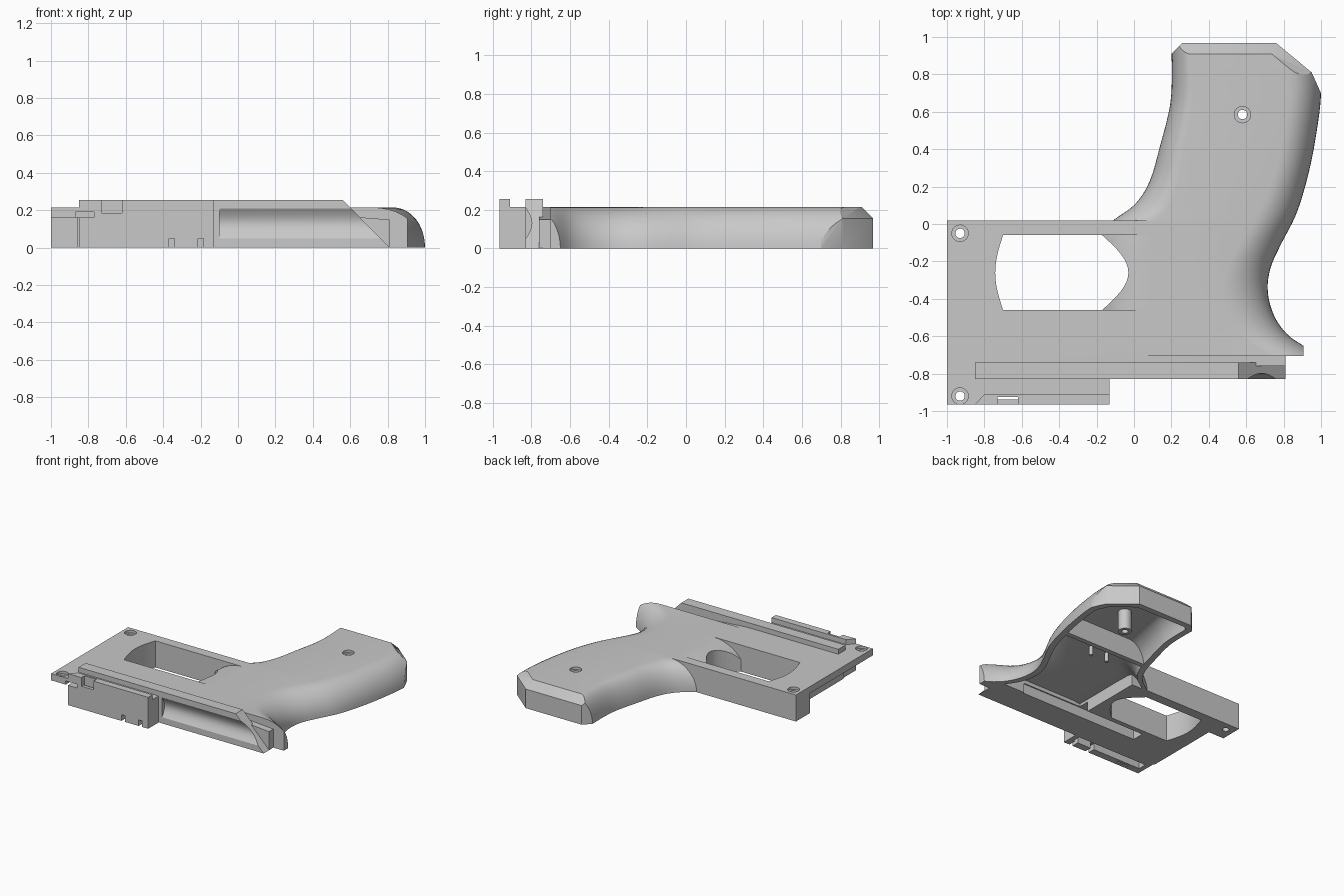
import bpy, bmesh, math
from mathutils import Vector

old = bpy.data.objects.get("Cube")
if old:
    bpy.data.objects.remove(old, do_unlink=True)

grey = bpy.data.materials.new("moulded grey")
grey.use_nodes = True
grey.diffuse_color = (0.58, 0.58, 0.58, 1)
grey.node_tree.nodes["Principled BSDF"].inputs["Base Color"].default_value = (0.58, 0.58, 0.58, 1)

TOP = 0.215


def finish(name, bm):
    bmesh.ops.recalc_face_normals(bm, faces=bm.faces)
    me = bpy.data.meshes.new(name)
    bm.to_mesh(me)
    bm.free()
    ob = bpy.data.objects.new(name, me)
    me.materials.append(grey)
    bpy.context.collection.objects.link(ob)
    return ob


def prism(name, pts, lo, hi, axis="z"):
    """Extrude a flat outline along z, y or x."""
    def place(p, h):
        return {"z": (p[0], p[1], h), "y": (p[0], h, p[1]), "x": (h, p[0], p[1])}[axis]
    bm = bmesh.new()
    a, b = ([bm.verts.new(place(p, h)) for p in pts] for h in (lo, hi))
    n = len(pts)
    bm.faces.new(a)
    bm.faces.new(b)
    for i in range(n):
        j = (i + 1) % n
        bm.faces.new((a[i], a[j], b[j], b[i]))
    return finish(name, bm)


def box(name, x0, x1, y0, y1, z0, z1):
    return prism(name, [(x0, y0), (x1, y0), (x1, y1), (x0, y1)], z0, z1)


def rod(name, x, y, r, z0, z1, n=32):
    ring = [(x + r * math.cos(i * math.tau / n), y + r * math.sin(i * math.tau / n)) for i in range(n)]
    return prism(name, ring, z0, z1)


def combine(base, other, op):
    """Bake a boolean into the base and drop the second object."""
    other.hide_render = True
    mod = base.modifiers.new("join", "BOOLEAN")
    mod.operation, mod.object, mod.solver = op, other, "EXACT"
    bpy.context.view_layer.update()
    dg = bpy.context.evaluated_depsgraph_get()
    me = bpy.data.meshes.new_from_object(base.evaluated_get(dg))
    base.modifiers.clear()
    base.data = me
    bpy.data.objects.remove(other, do_unlink=True)


def add(base, other):
    combine(base, other, "UNION")


def cut(base, other):
    combine(base, other, "DIFFERENCE")


def curve_at(pts, y):
    """Smooth value for a given y through (y, value) points."""
    y = min(max(y, pts[0][0]), pts[-1][0])
    i = max(k for k in range(len(pts) - 1) if pts[k][0] <= y)

    def slope(k):
        a, b = pts[max(k - 1, 0)], pts[min(k + 1, len(pts) - 1)]
        return (b[1] - a[1]) / (b[0] - a[0])
    (y0, x0), (y1, x1) = pts[i], pts[i + 1]
    h = y1 - y0
    t = (y - y0) / h
    return ((2*t**3 - 3*t*t + 1) * x0 + (t**3 - 2*t*t + t) * h * slope(i)
            + (3*t*t - 2*t**3) * x1 + (t**3 - t*t) * h * slope(i + 1))


# Grip outline, front strap and back strap, with the width of each rounded edge
FRONT = [(-0.46, -0.2), (-0.06, -0.19), (0.02, -0.11), (0.1, 0.0), (0.22, 0.08),
         (0.42, 0.14), (0.62, 0.19), (0.75, 0.202), (0.97, 0.2)]
BACK = [(-0.705, 1.0), (-0.65, 0.905), (-0.6, 0.83), (-0.52, 0.765), (-0.42, 0.725), (-0.32, 0.715),
        (-0.22, 0.735), (-0.12, 0.78), (0.06, 0.87), (0.3, 0.94), (0.55, 0.985), (0.7, 1.0), (0.97, 1.0)]
FRONT_ROUND = [(-0.06, 0.28), (0.2, 0.16), (0.97, 0.1)]
BACK_ROUND = [(-0.6, 0.27), (0.0, 0.21), (0.3, 0.18), (0.97, 0.17)]


def grip(name, inset, y0, y1, height):
    bm = bmesh.new()
    rings, count, arc = [], 70, 10
    for s in range(count + 1):
        y = y0 + (y1 - y0) * s / count
        xl = curve_at(FRONT, y) + inset
        xr = curve_at(BACK, y) - inset
        wl, wr = curve_at(FRONT_ROUND, y), curve_at(BACK_ROUND, y) - inset
        pts = [(xl, -0.05)]
        for i in range(arc + 1):
            a = math.pi / 2 * i / arc
            pts.append((xl + wl * (1 - math.cos(a)), height * math.sin(a)))
        for i in range(arc + 1):
            a = math.pi / 2 * i / arc
            pts.append((xr - wr * (1 - math.sin(a)), height * math.cos(a)))
        pts.append((xr, -0.05))
        rings.append([bm.verts.new((x, y, z)) for x, z in pts])
    for a, b in zip(rings, rings[1:]):
        for i in range(len(a)):
            j = (i + 1) % len(a)
            bm.faces.new((a[i], a[j], b[j], b[i]))
    bm.faces.new(rings[0])
    bm.faces.new(rings[-1])
    # Bevelled butt: end, corners and sloping rim
    for co, no in [((0.5, 0.968, 0.155), (0, 1, 1)), ((0.76, 0.968, 0.155), (0.64, 0.77, 0)),
                   ((0.76, 0.968, 0.155), (0.64, 0.77, 1)), ((0.95, 0.81, 0), (0.91, 0.41, 0)),
                   ((0.2, 0.91, 0), (-0.7, 0.7, 0))]:
        n = Vector(no).normalized()
        bmesh.ops.bisect_plane(bm, geom=bm.verts[:] + bm.edges[:] + bm.faces[:], dist=1e-5,
                               plane_co=Vector(co) - n * inset, plane_no=n, clear_outer=True)
        bmesh.ops.holes_fill(bm, edges=[e for e in bm.edges if e.is_boundary], sides=0)
    return finish(name, bm)


# Frame plate; undersides run long and are trimmed level last
body = box("pistol_half_shell", -1, 0.3, -0.79, 0.02, -0.06, TOP)
cut(body, box("trigger_bay", -0.5, 0.15, -0.46, -0.06, -1, 1))

# Grip with clipped tail and a short shoulder beside the rail
handle = grip("grip", 0, -0.76, 0.968, TOP)
cut(handle, box("tail_clip", 0.905, 1.3, -0.9, -0.4, -1, 1))
cut(handle, box("shoulder_clip", 0.81, 1.3, -0.9, -0.705, -1, 1))
add(body, handle)

# Trigger opening with bowed ends
left_arc = [(-0.7 - 0.042 * math.sin(math.pi * i / 12), -0.06 - 0.4 * i / 12) for i in range(13)]
right_arc = [(-0.17 + 0.14 * math.sin(math.pi * i / 16), -0.46 + 0.4 * i / 16) for i in range(17)]
cut(body, prism("trigger_opening", left_arc + right_arc, -1, 1))

# Gently falling shoulder beside the rail
cut(body, prism("shoulder_slope", [(-0.03, 0.2152), (0.9, 0.143), (0.9, 0.4), (-0.03, 0.4)], -0.9, -0.705, "y"))

# Front block, tab, raised strip
add(body, box("front_block", -0.85, -0.13, -0.965, -0.78, -0.08, TOP))
add(body, box("tab", -1, -0.84, -0.965, -0.77, 0.16, TOP))
add(body, prism("strip", [(-0.85, -0.965), (-0.13, -0.965), (-0.13, -0.91), (-0.8, -0.91)], 0.19, 0.255))

# Upper rail with sloping rear end and a concave groove on its face
rail = prism("rail", [(-0.849, -0.07), (0.88, -0.07), (0.56, 0.255), (-0.849, 0.255)], -0.83, -0.74, "y")
groove = [(-0.83 + 0.032 * math.sin(math.pi * i / 12), 0.05 + 0.16 * i / 12) for i in range(13)]
cut(rail, prism("side_groove", [(-0.9, 0.05)] + groove + [(-0.9, 0.21)], -0.1, 0.9, "x"))
add(body, rail)

# Hollow inside: deep grip, shallow trigger pocket, channel, open muzzle and block
cut(body, grip("grip_cavity", 0.05, 0.3, 0.92, 0.165))
pocket = grip("trigger_pocket", 0.052, -0.59, 0.26, 0.11)
cut(pocket, box("pocket_limit", -1, 0.03, -1, 0.015, -1, 1))
cut(body, pocket)
cut(body, box("channel", -0.5, 0.57, -0.6, -0.5, -0.1, 0.08))
cut(body, box("muzzle_cavity", -1.1, -0.86, -1.1, -0.16, -0.1, 0.16))
cut(body, box("block_cavity", -0.81, -0.17, -0.905, -0.835, -0.1, 0.16))

# Catch notches in the block
for c in [(-0.73, -0.62, -1, -0.93, 0.185, 0.3), (-0.73, -0.62, -0.938, -0.926, -0.1, 0.3),
          (-0.37, -0.34, -1, -0.9, -0.1, 0.05), (-0.215, -0.185, -1, -0.9, -0.1, 0.05),
          (-0.87, -0.77, -1, -0.9, 0.16, 0.19)]:
    cut(body, box("notch", *c))

# Inner pins and screw post
for x in (0.35, 0.5):
    add(body, rod("pin", x, 0.1, 0.015, 0.04, 0.19, 12))
add(body, rod("screw_post", 0.58, 0.585, 0.05, -0.02, 0.19))

# Countersunk screw holes
for x, y in [(-0.93, -0.05), (-0.93, -0.92), (0.58, 0.585)]:
    cut(body, rod("screw_hole", x, y, 0.025, -0.1, 0.4))
    cut(body, rod("screw_sink", x, y, 0.044, 0.195, 0.4))

# Level underside
cut(body, box("trim", -2, 2, -2, 2, -0.5, 0))

bpy.ops.object.select_all(action="DESELECT")
body.select_set(True)
bpy.context.view_layer.objects.active = body
bpy.ops.object.shade_smooth_by_angle(angle=math.radians(28))
